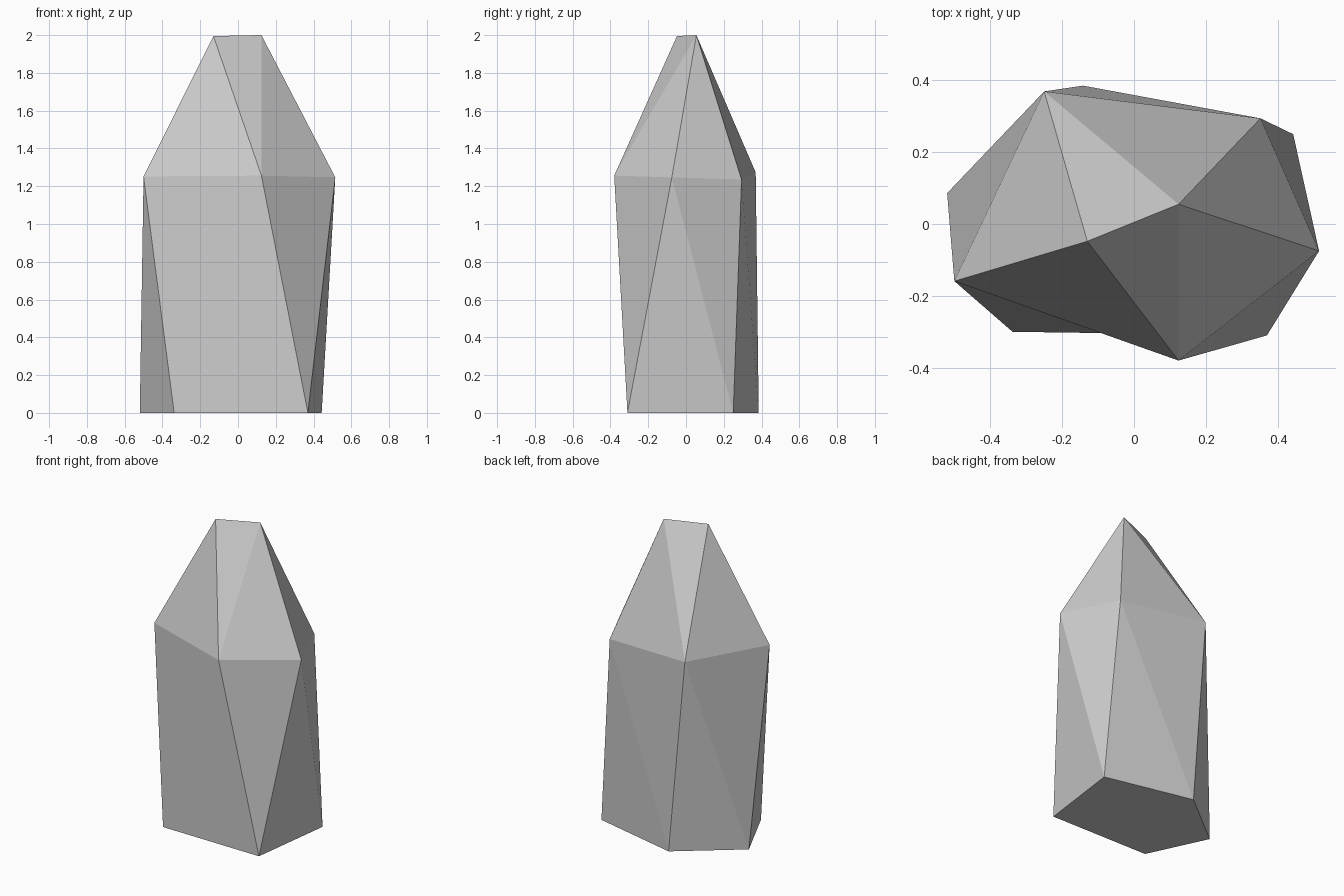
import bpy
import bmesh

if "Cube" in bpy.data.objects:
    bpy.data.objects.remove(bpy.data.objects["Cube"])

# Crystal: irregular pentagon base, twisted pentagon shoulder, two-point ridge
base = [(-0.338, -0.300, 0), (0.370, -0.310, 0), (0.443, 0.250, 0),
        (-0.142, 0.385, 0), (-0.520, 0.086, 0)]
shoulder = [(-0.500, -0.159, 1.252), (0.124, -0.380, 1.256), (0.515, -0.075, 1.247),
            (0.352, 0.294, 1.236), (-0.250, 0.369, 1.273)]
ridge = [(-0.130, -0.048, 1.995), (0.124, 0.055, 2.0)]

bm = bmesh.new()
b, s, t = ([bm.verts.new(p) for p in pts] for pts in (base, shoulder, ridge))

# Underside and the flat front panel
bm.faces.new(b[::-1])
bm.faces.new((s[0], b[0], b[1], s[1]))

# Remaining side panels, each folded along a diagonal
for i in range(1, 5):
    j = (i + 1) % 5
    bm.faces.new((s[i], b[i], s[j]))
    bm.faces.new((s[j], b[i], b[j]))

# Tip facets fanned to the two ridge points
for i in range(5):
    apex = t[0] if i in (0, 4) else t[1]
    bm.faces.new((s[i], s[(i + 1) % 5], apex))
bm.faces.new((s[1], t[1], t[0]))
bm.faces.new((s[4], t[0], t[1]))

bmesh.ops.recalc_face_normals(bm, faces=bm.faces[:])
mesh = bpy.data.meshes.new("crystal")
bm.to_mesh(mesh)
bm.free()
bpy.context.collection.objects.link(bpy.data.objects.new("crystal", mesh))
